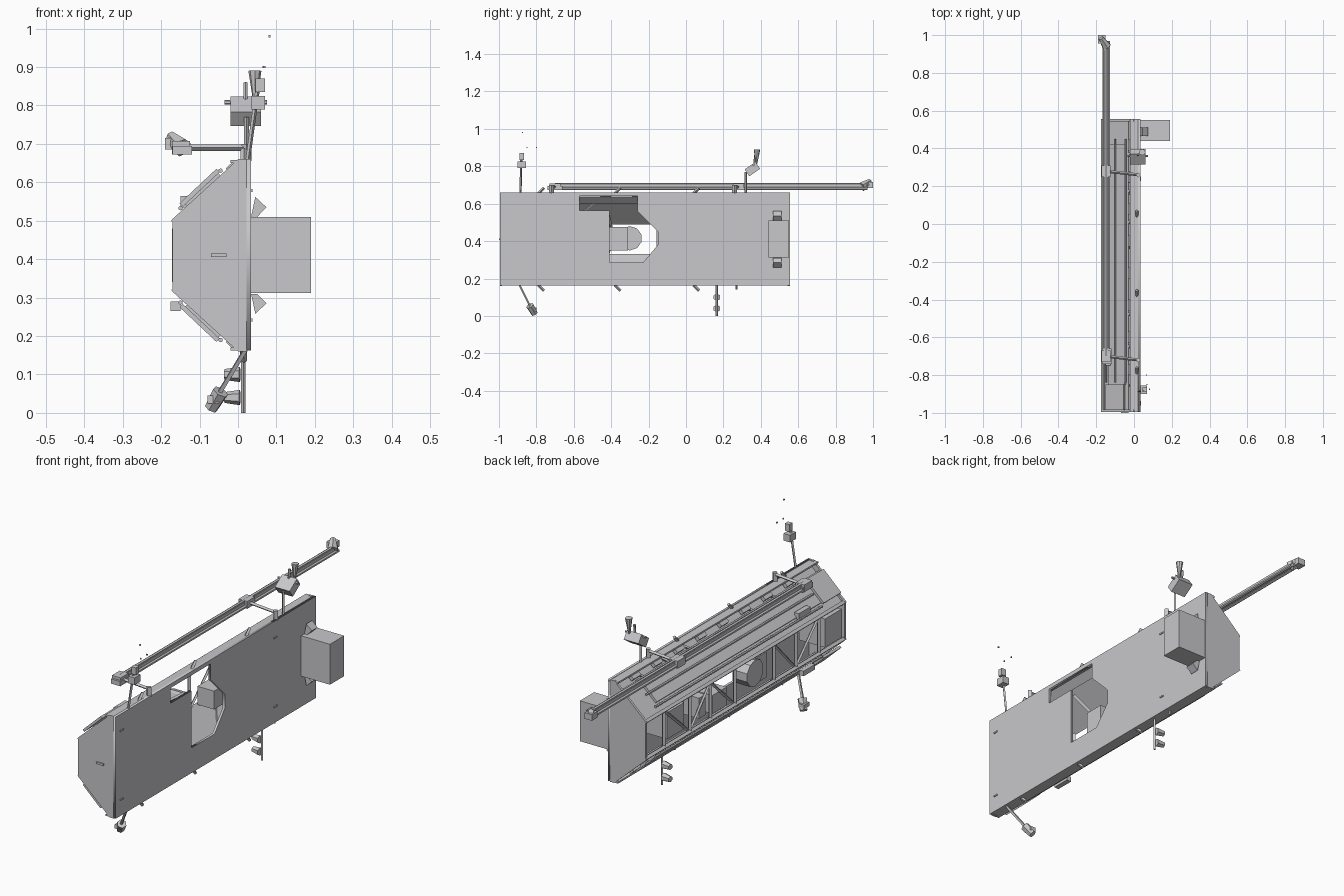
import bpy, math
from mathutils import Vector

old = bpy.data.objects.get("Cube")
if old:
    bpy.data.objects.remove(old, do_unlink=True)

grey = bpy.data.materials.new("light_grey_metal")
grey.use_nodes = True
grey.diffuse_color = (0.58, 0.58, 0.6, 1)
grey.node_tree.nodes["Principled BSDF"].inputs["Base Color"].default_value = grey.diffuse_color

MID = 0.41            # height of the hull's mirror line
BACK, FRONT = 0.555, -0.995


def mesh(name, verts, faces):
    me = bpy.data.meshes.new(name)
    me.from_pydata(verts, [], faces)
    me.materials.append(grey)
    ob = bpy.data.objects.new(name, me)
    bpy.context.collection.objects.link(ob)
    return ob


def prism(name, outline, y0, y1):
    """Extrude an x-z outline along y."""
    n = len(outline)
    verts = [(x, y, z) for y in (y0, y1) for x, z in outline]
    faces = [tuple(range(n)), tuple(range(2 * n - 1, n - 1, -1))]
    faces += [(i, i + n, (i + 1) % n + n, (i + 1) % n) for i in range(n)]
    ob = mesh(name, verts, faces)
    bpy.context.view_layer.objects.active = ob
    bpy.ops.object.mode_set(mode='EDIT')
    bpy.ops.mesh.select_all(action='SELECT')
    bpy.ops.mesh.normals_make_consistent(inside=False)
    bpy.ops.object.mode_set(mode='OBJECT')
    return ob


def box(name, x, y, z):
    return prism(name, [(x[0], z[0]), (x[1], z[0]), (x[1], z[1]), (x[0], z[1])], *y)


def rod(name, a, b, r, r2=None, sides=4):
    """Straight bar or cone from a to b."""
    a, b = Vector(a), Vector(b)
    bpy.ops.mesh.primitive_cone_add(vertices=sides, radius1=r, radius2=r if r2 is None else r2,
                                    depth=(b - a).length, location=(a + b) / 2)
    ob = bpy.context.object
    ob.name = name
    ob.rotation_euler = (b - a).to_track_quat('Z', 'Y').to_euler()
    ob.data.materials.append(grey)
    return ob


def slope(s, d):
    """Point on the upper sloping side: s along it from the top, d outward."""
    a, b = Vector((0.0, 0.655)), Vector((-0.165, 0.5))
    t = (b - a).normalized()
    return a + (b - a) * s + Vector((t.y, -t.x)) * d


def slope_slab(name, s0, s1, d0, d1, y0, y1, low=False):
    pts = [slope(s0, d0), slope(s1, d0), slope(s1, d1), slope(s0, d1)]
    prism(name, [(p.x, 2 * MID - p.y if low else p.y) for p in pts], y0, y1)


# Flat main wall with its opening
wall = bpy.data.curves.new("main_wall", 'CURVE')
wall.dimensions, wall.fill_mode, wall.extrude = '2D', 'BOTH', 0.006
outer = [(FRONT, 0.165), (BACK, 0.165), (BACK, 0.66), (FRONT, 0.66)]
opening = [(-0.57, 0.565), (-0.57, 0.64), (-0.26, 0.64), (-0.26, 0.56), (-0.15, 0.45),
           (-0.15, 0.38), (-0.23, 0.285), (-0.41, 0.285), (-0.41, 0.565)]
for loop in (outer, opening):
    sp = wall.splines.new('POLY')
    sp.points.add(len(loop) - 1)
    for p, (y, z) in zip(sp.points, loop):
        p.co = (y, z, 0, 1)
    sp.use_cyclic_u = True
wall.materials.append(grey)
ob = bpy.data.objects.new("main_wall", wall)
ob.rotation_euler = (math.pi / 2, 0, math.pi / 2)
ob.location.x = 0.028
bpy.context.collection.objects.link(ob)

# End bulkheads
hull = [(0.022, 0.16), (0.022, 0.66), (0, 0.66), (-0.17, 0.505), (-0.17, 0.315), (0, 0.16)]
prism("front_bulkhead", hull, FRONT, FRONT + 0.012)
prism("back_bulkhead", hull, BACK - 0.012, BACK)
box("front_grip", (-0.07, -0.03), (FRONT - 0.005, FRONT), (0.405, 0.415))

# Sloping sides, their cover panels and long edge members
for low in (False, True):
    tag = "lower" if low else "upper"
    fz = lambda z: 2 * MID - z if low else z
    slope_slab(tag + "_slope_skin", 0.2, 0.98, -0.012, -0.004, FRONT, BACK, low)
    slope_slab(tag + "_long_panel", 0.26, 0.78, 0, 0.012, -0.85, 0.42, low)
    slope_slab(tag + "_front_cover", 0.24, 0.82, 0.012, 0.024, -0.985, -0.85, low)
    slope_slab(tag + "_gutter", 0.0, 0.2, -0.03, -0.022, FRONT, BACK, low)
    for s in (0.22, 0.55, 0.85):
        p = slope(s, 0.013)
        rod(tag + "_conduit", (p.x, -0.84, fz(p.y)), (p.x, 0.45, fz(p.y)), 0.006, sides=6)
    box(tag + "_flange", (-0.02, 0.034), (FRONT, BACK), sorted((fz(0.65), fz(0.658))))
    rod(tag + "_face_rail", (-0.163, FRONT, fz(0.5)), (-0.163, BACK, fz(0.5)), 0.011)
    for i in range(8):
        y = -0.8 + i * 0.17
        slope_slab(tag + "_clamp", 0.05, 0.16, -0.01, 0.008, y, y + 0.06, low)
    for y in (-0.77, -0.36, 0.06):
        rod(tag + "_hook", (0.015, y - 0.02, fz(0.655)), (0.015, y + 0.01, fz(0.685)), 0.008)
    for y in (-0.95, 0.24):
        box("wall_grip", (0.034, 0.038), (y - 0.012, y + 0.012), (MID + 0.165 * (-1 if low else 1),
                                                            MID + 0.172 * (-1 if low else 1)))

# Open lattice on the outer face
posts = [-0.8, -0.62, -0.45, -0.15, 0.04, 0.2, 0.4]
for y in posts:
    rod("lattice_post", (-0.16, y, 0.32), (-0.16, y, 0.5), 0.009)
for i, (a, b) in enumerate(zip(posts, posts[1:])):
    if a == -0.45:
        continue
    rod("lattice_brace", (-0.158, a, 0.32 if i % 2 else 0.5),
        (-0.158, b, 0.5 if i % 2 else 0.32), 0.007)
    rod("inner_brace", (-0.15, a, 0.5), (0.0, b, 0.64), 0.007)
    rod("inner_brace", (-0.15, b, 0.32), (0.0, a, 0.18), 0.007)
rod("cross_brace", (-0.158, -0.62, 0.32), (-0.158, -0.45, 0.5), 0.007)

# Equipment in the bays
rod("round_unit", (-0.165, -0.3, 0.415), (-0.09, -0.3, 0.415), 0.065, sides=10)
box("unit_body", (-0.15, -0.06), (-0.41, -0.31), (0.35, 0.475))
rod("unit_arm", (-0.1, -0.41, 0.36), (0.01, -0.43, 0.3), 0.01)
rod("unit_arm", (-0.1, -0.4, 0.47), (0.01, -0.42, 0.55), 0.01)
box("rear_equipment", (-0.15, -0.04), (0.23, 0.36), (0.34, 0.47))
box("rear_small_equipment", (-0.155, -0.07), (0.07, 0.12), (0.35, 0.45))
box("middle_equipment", (-0.15, -0.06), (-0.1, 0.01), (0.33, 0.42))
box("front_equipment", (-0.172, -0.03), (-0.96, -0.83), (0.34, 0.48))
box("lower_corner_unit", (-0.175, -0.15), (-0.75, -0.66), (0.265, 0.29))
box("upper_corner_unit", (-0.15, -0.125), (-0.75, -0.66), (0.535, 0.565))

# Large side box and its wedge brackets
box("side_box", (0.034, 0.19), (0.44, 0.55), (0.312, 0.51))
for s in (1, -1):
    prism("box_bracket", [(0.034, MID + s * 0.1), (0.045, MID + s * 0.152),
                          (0.074, MID + s * 0.125), (0.05, MID + s * 0.1)], 0.465, 0.51)

# Long boom, end head and supports
for dx, dz in ((-0.161, 0.681), (-0.135, 0.681), (-0.148, 0.702)):
    rod("boom_chord", (dx, -0.7, dz), (dx, 0.97, dz), 0.008, sides=6)
box("boom_core", (-0.158, -0.138), (-0.7, 0.97), (0.681, 0.702))
rod("boom_head", (-0.145, 0.94, 0.69), (-0.175, 0.985, 0.72), 0.026, 0.014, 6)
box("boom_head_plate", (-0.19, -0.15), (0.955, 1.0), (0.685, 0.715))
for y in (-0.7, 0.28):
    rod("boom_strut", (-0.15, y, 0.69), (0.025, y - 0.02, 0.69), 0.008)
    rod("boom_post", (0.022, y - 0.02, 0.655), (0.022, y - 0.02, 0.7), 0.013)
    box("boom_clamp", (-0.172, -0.125), (y - 0.03, y + 0.03), (0.672, 0.708))
box("boom_root", (-0.17, -0.12), (-0.74, -0.66), (0.672, 0.695))

# Upper front mast
rod("front_mast", (0.025, -0.885, 0.655), (0.055, -0.88, 0.87), 0.006)
box("mast_head", (0.035, 0.07), (-0.9, -0.855), (0.79, 0.825))
box("mast_top_unit", (0.045, 0.07), (-0.89, -0.865), (0.835, 0.87))
for x, y, z in ((0.068, -0.85, 0.9), (0.082, -0.875, 0.98), (0.067, -0.8, 0.9)):
    box("mast_tip_marker", (x - 0.003, x + 0.003), (y - 0.003, y + 0.003), (z - 0.003, z + 0.003))

# Upper rear mast with instrument box and horn
rod("rear_mast", (0.022, 0.32, 0.655), (0.022, 0.32, 0.77), 0.007)
tray = box("instrument_box", (-0.02, 0.06), (-0.035, 0.035), (-0.022, 0.022))
tray.location = (0, 0.355, 0.785)
tray.rotation_euler.x = math.radians(35)
rod("horn", (0.044, 0.375, 0.8), (0.044, 0.38, 0.89), 0.003, 0.017, 8)
rod("probe", (0.02, 0.365, 0.8), (0.02, 0.37, 0.86), 0.006, sides=6)
rod("instrument_axle", (-0.035, 0.36, 0.808), (0.075, 0.36, 0.808), 0.006, sides=6)

# Lower masts
rod("lower_front_mast", (0.02, -0.89, 0.165), (-0.065, -0.82, 0.025), 0.007)
rod("lower_front_head", (-0.045, -0.835, 0.055), (-0.07, -0.81, 0.012), 0.022, 0.018, 6)
box("lower_front_sensor", (-0.08, -0.05), (-0.84, -0.8), (0.025, 0.045))
rod("lower_rear_mast", (0.014, 0.165, 0.17), (0.014, 0.165, 0.0), 0.006)
for z in (0.1, 0.04):
    rod("lower_rear_sensor", (-0.035, 0.17, z), (0.005, 0.165, z), 0.014, 0.02, 6)
rod("lower_rear_spike", (0.01, 0.27, 0.17), (0.01, 0.27, 0.14), 0.005)
